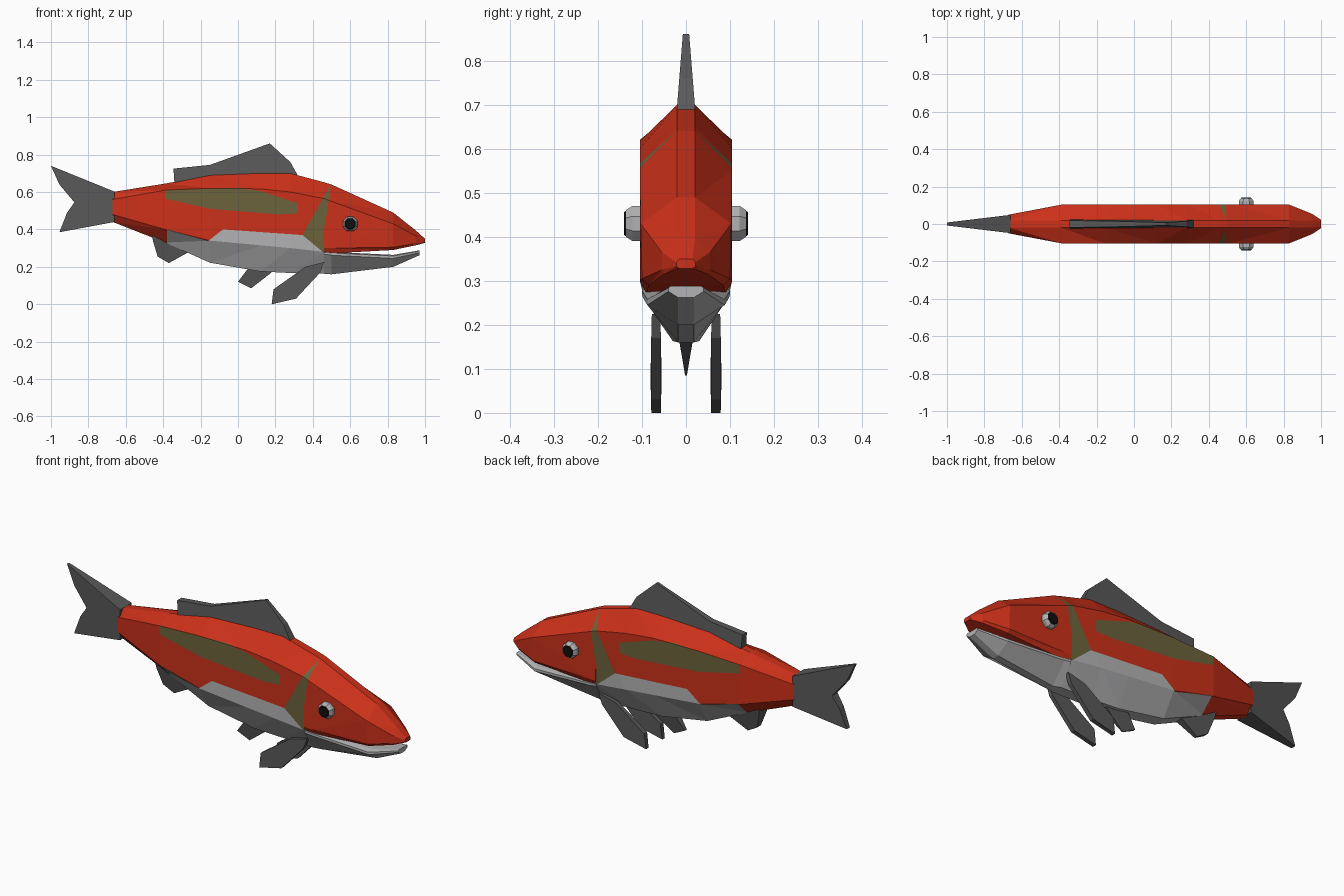
import bpy, bmesh, math
from mathutils import Vector, Matrix

if "Cube" in bpy.data.objects:
    bpy.data.objects.remove(bpy.data.objects["Cube"])


def material(name, r, g, b):
    m = bpy.data.materials.new(name)
    m.diffuse_color = (r, g, b, 1)
    m.use_nodes = True
    m.node_tree.nodes["Principled BSDF"].inputs["Base Color"].default_value = m.diffuse_color
    return m


RED = material("red", 0.6, 0.03, 0.01)
PALE = material("pale_grey", 0.45, 0.45, 0.46)
OLIVE = material("olive", 0.15, 0.125, 0.045)
DARK = material("dark_grey", 0.1, 0.1, 0.1)
BLACK = material("black", 0.005, 0.005, 0.005)


def finish(name, bm, *mats):
    bmesh.ops.recalc_face_normals(bm, faces=bm.faces)
    me = bpy.data.meshes.new(name)
    bm.to_mesh(me)
    bm.free()
    for m in mats:
        me.materials.append(m)
    ob = bpy.data.objects.new(name, me)
    bpy.context.collection.objects.link(ob)
    return ob


def inside(p, poly):
    s = [(b[0] - a[0]) * (p.z - a[1]) - (b[1] - a[1]) * (p.x - a[0])
         for a, b in zip(poly, poly[1:] + poly[:1])]
    return all(v > 0 for v in s) or all(v < 0 for v in s)


def loft(name, sections, mats, regions=()):
    """Sections: x, then half-width and height of top, shoulder, flank, keel."""
    bm = bmesh.new()
    rings = []
    for x, *v in sections:
        half = list(zip(v[::2], v[1::2]))
        pts = half + [(-y, z) for y, z in reversed(half)]
        rings.append([bm.verts.new((x, y, z)) for y, z in pts])
    n = len(rings[0])
    for a, b in zip(rings, rings[1:]):
        for i in range(n):
            j = (i + 1) % n
            bm.faces.new((a[i], a[j], b[j], b[i]))
    bm.faces.new(rings[0])
    bm.faces.new(rings[-1])
    # cut the colour patch outlines into the skin, then paint the faces inside
    if regions:
        bmesh.ops.triangulate(bm, faces=bm.faces)
    for poly, _ in regions:
        for a, b in zip(poly, poly[1:] + poly[:1]):
            bmesh.ops.bisect_plane(
                bm, geom=bm.verts[:] + bm.edges[:] + bm.faces[:], dist=1e-5,
                plane_co=(a[0], 0, a[1]), plane_no=(b[1] - a[1], 0, a[0] - b[0]))
    for poly, idx in regions:
        for f in bm.faces:
            if inside(f.calc_center_median(), poly):
                f.material_index = idx
    return finish(name, bm, *mats)


def fin(name, outline, thick, y=0.0):
    """Side outline (x, z) given a half-thickness by thick(x, z)."""
    bm = bmesh.new()
    sides = [[bm.verts.new((x, y + s * thick(x, z), z)) for x, z in outline]
             for s in (-1, 1)]
    for s in sides:
        bm.faces.new(s)
    for i in range(len(outline)):
        j = (i + 1) % len(outline)
        bm.faces.new((sides[0][i], sides[0][j], sides[1][j], sides[1][i]))
    return finish(name, bm, DARK)


# colour patches: belly, side stripe, gill band
patches = [
    ([(-.38, .40), (-.16, .338), (-.16, .1), (-.38, .1)], 1),
    ([(-.16, .338), (-.08, .40), (.345, .37), (.465, .27), (.47, .1), (-.16, .1)], 1),
    ([(-.39, .61), (0, .622), (.12, .605), (.32, .54), (.32, .485),
      (.22, .48), (-.15, .51), (-.39, .565)], 2),
    ([(.495, .64), (.43, .525), (.345, .37), (.455, .375), (.48, .52)], 2),
    ([(.345, .37), (.465, .27), (.455, .375)], 2),
]
skin = (RED, PALE, OLIVE)

# trunk
loft("body", [
    (-.67, .02, .60, .05, .56, .05, .48, .02, .44),
    (-.39, .02, .645, .103, .61, .103, .40, .03, .33),
    (-.15, .02, .69, .105, .62, .105, .34, .035, .222),
    (.12, .02, .70, .105, .617, .105, .315, .035, .175),
    (.28, .02, .70, .105, .60, .105, .30, .03, .167),
    (.46, .02, .652, .105, .565, .10, .28, .03, .163)], skin, patches)

# upper head
loft("head", [
    (.46, .02, .652, .105, .565, .105, .30, .09, .272),
    (.50, .02, .64, .105, .55, .105, .30, .09, .272),
    (.83, .02, .49, .103, .43, .10, .305, .085, .29),
    (.95, .02, .395, .055, .365, .055, .325, .05, .315),
    (1.0, .015, .35, .022, .342, .022, .333, .015, .328)], skin, patches[3:])

# lower jaw
loft("lower_jaw", [
    (.46, .07, .284, .10, .278, .10, .268, .03, .163),
    (.50, .07, .28, .098, .274, .098, .262, .018, .16),
    (.83, .06, .264, .088, .258, .088, .245, .018, .20),
    (.97, .035, .288, .04, .284, .04, .276, .018, .262)], (PALE,))

# fins on the centre line
fin("dorsal_fin", [(-.34, .65), (-.345, .725), (-.15, .745), (.17, .86),
                   (.28, .76), (.33, .67)],
    lambda x, z: .02 - .08 * (z - .70))
fin("tail_fin", [(-.66, .602), (-1, .74), (-.955, .64), (-.875, .545),
                 (-.915, .487), (-.955, .385), (-.66, .44)],
    lambda x, z: .008 + .12 * (x + 1))
fin("anal_fin", [(-.46, .385), (-.455, .34), (-.43, .255), (-.37, .22),
                 (-.27, .275), (-.36, .37)],
    lambda x, z: .008 + .22 * (z - .22))
fin("pelvic_fin", [(0, .12), (.07, .085), (.18, .17), (.06, .20)],
    lambda x, z: .002 + .17 * (z - .085))

for side, s in (("left", 1), ("right", -1)):
    # paired chest fins
    fin(side + "_pectoral_fin", [(.18, 0), (.19, .08), (.36, .20), (.46, .225),
                                 (.44, .17), (.31, .03)],
        lambda x, z: .013 - .025 * abs(z - .09), y=s * .068)
    # eyes: pale socket ring and black pupil
    for part, y0, y1, r0, r1, mat in (("eye", .095, .122, .043, .043, PALE),
                                      ("eye_rim", .122, .136, .043, .033, PALE),
                                      ("pupil", .130, .141, .036, .028, BLACK)):
        bm = bmesh.new()
        bmesh.ops.create_cone(
            bm, cap_ends=True, segments=8, radius1=r0, radius2=r1, depth=y1 - y0,
            matrix=Matrix.Translation((.6, s * (y0 + y1) / 2, .43))
            @ Matrix.Rotation(-s * math.pi / 2, 4, 'X')
            @ Matrix.Rotation(math.pi / 8, 4, 'Z'))
        finish(side + "_" + part, bm, mat)
